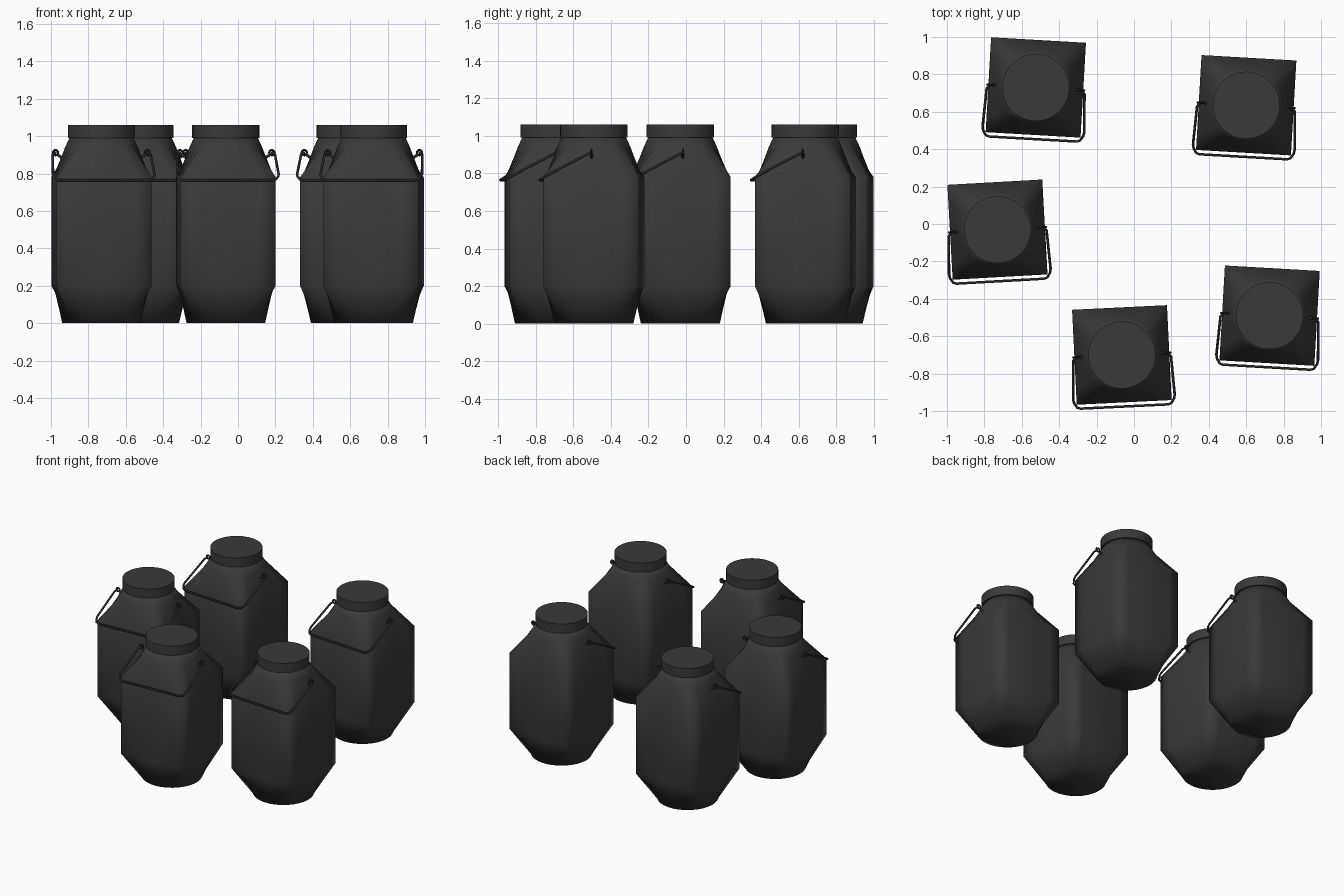
import bpy, bmesh, math
from mathutils import Matrix, Vector

cube = bpy.data.objects.get("Cube")
if cube:
    bpy.data.objects.remove(cube)

SIDES = 32


def material(name, value):
    m = bpy.data.materials.new(name)
    m.use_nodes = True
    colour = (value, value, value, 1)
    m.diffuse_color = colour
    m.node_tree.nodes["Principled BSDF"].inputs["Base Color"].default_value = colour
    return m


plastic = material("charcoal plastic", 0.042)
wire = material("black wire", 0.025)


def finish(bm, name, mat, angle):
    bmesh.ops.recalc_face_normals(bm, faces=bm.faces)
    mesh = bpy.data.meshes.new(name)
    bm.to_mesh(mesh)
    bm.free()
    mesh.materials.append(mat)
    obj = bpy.data.objects.new(name, mesh)
    bpy.context.collection.objects.link(obj)
    bpy.ops.object.select_all(action="DESELECT")
    obj.select_set(True)
    bpy.context.view_layer.objects.active = obj
    bpy.ops.object.shade_smooth_by_angle(angle=math.radians(angle))
    return obj


def ring(bm, z, size, square):
    """Section blended between a circle (0) and a square (1)."""
    verts = []
    for i in range(SIDES):
        a = math.tau * i / SIDES
        c, s = math.cos(a), math.sin(a)
        r = size * (1 - square + square / max(abs(c), abs(s)))
        verts.append(bm.verts.new((r * c, r * s, z)))
    return verts


def loft(bm, sections):
    rings = [ring(bm, *sec) for sec in sections]
    for lo, hi in zip(rings, rings[1:]):
        for i in range(SIDES):
            j = (i + 1) % SIDES
            bm.faces.new((lo[i], lo[j], hi[j], hi[i]))
    return rings


def tube(bm, points, radius, sides=8):
    """Round wire swept along a path, capped at both ends."""
    pts = [Vector(p) for p in points]
    rings = []
    for i, p in enumerate(pts):
        t = (pts[min(i + 1, len(pts) - 1)] - pts[max(i - 1, 0)]).normalized()
        u = t.cross(Vector((0, 0.45, 0.9))).normalized()
        v = t.cross(u)
        rings.append([bm.verts.new(p + radius * (u * math.cos(math.tau * k / sides)
                                                 + v * math.sin(math.tau * k / sides)))
                      for k in range(sides)])
    for lo, hi in zip(rings, rings[1:]):
        for k in range(sides):
            n = (k + 1) % sides
            bm.faces.new((lo[k], lo[n], hi[n], hi[k]))
    bm.faces.new(rings[0])
    bm.faces.new(rings[-1])


def eyelet(bm, centre, major, minor, n=12, m=6):
    """Small ring standing in the xz plane."""
    grid = []
    for i in range(n):
        a = math.tau * i / n
        grid.append([])
        for k in range(m):
            b = math.tau * k / m
            r = major + minor * math.cos(b)
            grid[-1].append(bm.verts.new(Vector(centre) + Vector(
                (r * math.cos(a), minor * math.sin(b), r * math.sin(a)))))
    for i in range(n):
        for k in range(m):
            i2, k2 = (i + 1) % n, (k + 1) % m
            bm.faces.new((grid[i][k], grid[i2][k], grid[i2][k2], grid[i][k2]))


def make_body():
    bm = bmesh.new()
    rings = loft(bm, [(0, 0.21, 0), (0.2, 0.254, 1), (0.78, 0.254, 1),
                      (0.94, 0.195, 0.12), (0.99, 0.172, 0)])
    # shallow dished base
    centre = bm.verts.new((0, 0, 0.015))
    for i in range(SIDES):
        bm.faces.new((rings[0][i], centre, rings[0][(i + 1) % SIDES]))
    bm.faces.new(rings[-1])
    return finish(bm, "canister_body", plastic, 92)


def make_lid():
    bm = bmesh.new()
    rings = loft(bm, [(0.99, 0.18, 0), (1.06, 0.18, 0)])
    for r in rings:
        bm.faces.new(r)
    return finish(bm, "canister_lid", plastic, 30)


def make_handle():
    bm = bmesh.new()
    half = [(0.246, 0, 0.912), (0.262, -0.02, 0.902), (0.272, -0.225, 0.795),
            (0.268, -0.245, 0.784), (0.252, -0.27, 0.768), (0.235, -0.276, 0.764)]
    tube(bm, half + [(-x, y, z) for x, y, z in reversed(half)], 0.007)
    return finish(bm, "wire_handle", wire, 50)


def make_lugs():
    bm = bmesh.new()
    for s in (-1, 1):
        tube(bm, [(s * 0.195, 0, 0.872), (s * 0.236, 0, 0.902)], 0.008)
        eyelet(bm, (s * 0.246, 0, 0.912), 0.014, 0.006)
    return finish(bm, "handle_lugs", wire, 50)


# Five canisters: x, y, turn in degrees
places = [(-0.525, 0.73, -3.3), (0.6, 0.635, -3.3), (-0.73, -0.03, 3.2),
          (-0.065, -0.7, 2.8), (0.725, -0.49, -3.3)]
parts = [make_body(), make_lid(), make_handle(), make_lugs()]
for n, (x, y, turn) in enumerate(places):
    place = Matrix.Translation((x, y, 0)) @ Matrix.Rotation(math.radians(turn), 4, "Z")
    for part in parts:
        obj = part
        if n:
            obj = part.copy()
            obj.name = f"{part.name.split('.')[0]}_{n + 1}"
            bpy.context.collection.objects.link(obj)
        obj.matrix_world = place
